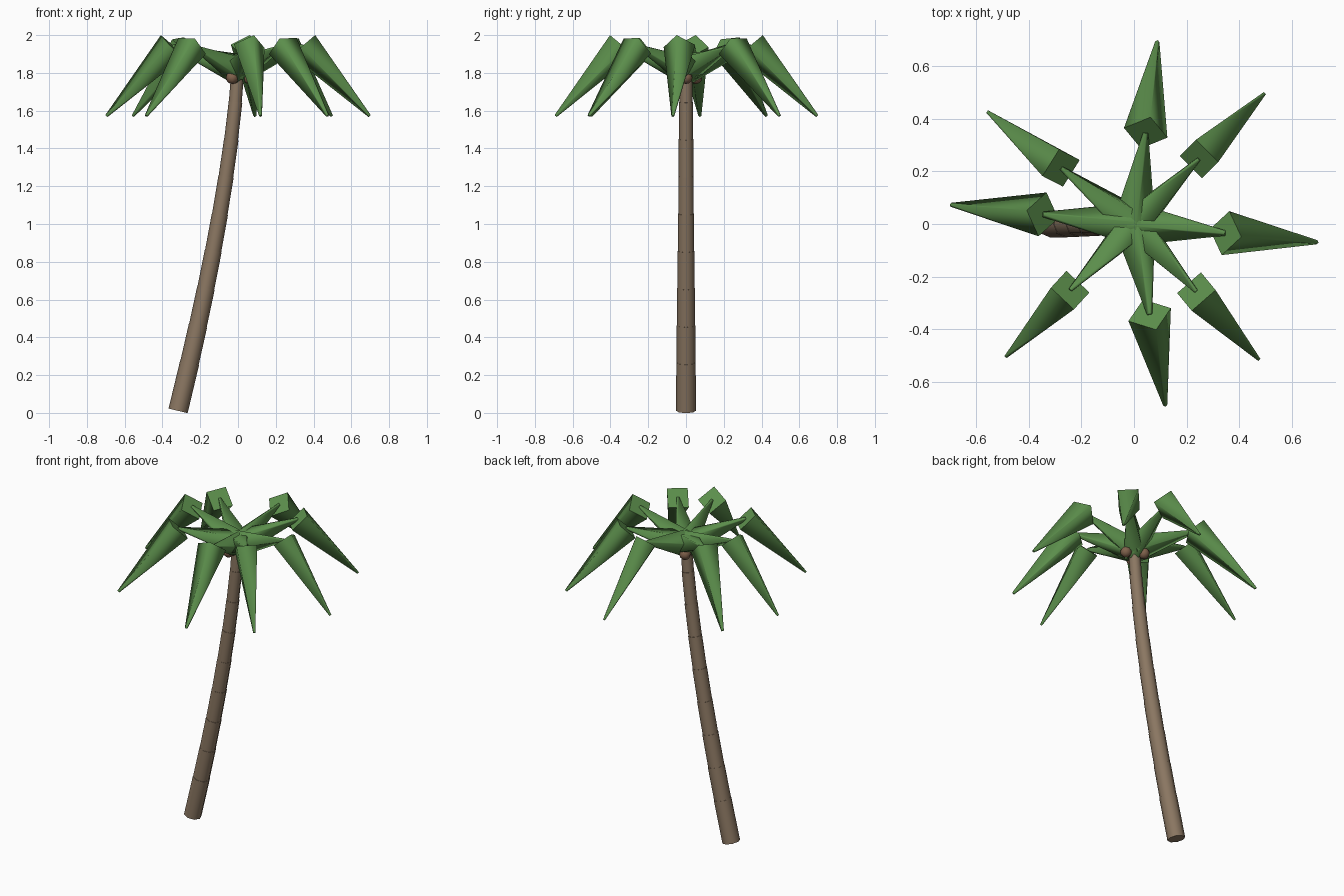
import bpy, bmesh, math
from mathutils import Vector

if "Cube" in bpy.data.objects:
    bpy.data.objects.remove(bpy.data.objects["Cube"])


def srgb(r, g, b):
    f = lambda c: ((c / 255 + 0.055) / 1.055) ** 2.4 if c > 10 else c / 3294
    return (f(r), f(g), f(b), 1.0)


def material(name, rgb):
    m = bpy.data.materials.new(name)
    m.diffuse_color = srgb(*rgb)
    m.use_nodes = True
    m.node_tree.nodes["Principled BSDF"].inputs["Base Color"].default_value = m.diffuse_color
    return m


BARK = material("bark brown", (139, 119, 98))
LEAF = material("leaf green", (92, 143, 76))
NUT = material("coconut brown", (128, 98, 76))


def finish(name, bm, mat):
    me = bpy.data.meshes.new(name)
    bm.to_mesh(me)
    bm.free()
    me.materials.append(mat)
    ob = bpy.data.objects.new(name, me)
    bpy.context.collection.objects.link(ob)
    return ob


def cone_between(name, a, b, r1, r2, sides, mat):
    """Tapered prism from a to b, turned the shortest way from vertical."""
    a, b = Vector(a), Vector(b)
    d = b - a
    turn = Vector((0, 0, 1)).rotation_difference(d.normalized())
    bm = bmesh.new()
    low, high = [], []
    for i in range(sides):
        t = 2 * math.pi * i / sides
        c = Vector((math.cos(t), math.sin(t), 0))
        low.append(bm.verts.new(a + turn @ (c * r1)))
        high.append(bm.verts.new(b + turn @ (c * r2)))
    for i in range(sides):
        j = (i + 1) % sides
        bm.faces.new((low[i], low[j], high[j], high[i])).smooth = True
    # flat end caps
    bm.faces.new(low[::-1])
    bm.faces.new(high)
    for e in bm.edges:
        e.smooth = all(f.smooth for f in e.link_faces)
    return finish(name, bm, mat)


# trunk: overlapping segments along a leaning curve
def trunk_point(i):
    z = 0.04 + 0.197 * i
    return Vector((-0.32 * max(0, 1 - z / 1.85) ** 1.43, 0, z))


for i in range(9):
    a, b = trunk_point(i), trunk_point(i + 1)
    lap = (b - a).normalized() * 0.03
    r = 0.052 - 0.0022 * i
    cone_between(f"trunk_segment_{i + 1}", a - lap, b + lap, r, r * 0.99, 8, BARK)

# fronds: a rising inner blade and a drooping outer blade each
for i, deg in enumerate((-5.7, 45, 82.7, 142.5, 174, 226, 279.8, 312.7)):
    t = math.radians(deg)
    at = lambda r, z: (r * math.cos(t), r * math.sin(t), z)
    cone_between(f"frond_inner_{i + 1}", at(0, 1.82), at(0.35, 1.942), 0.082, 0.01, 4, LEAF)
    cone_between(f"frond_outer_{i + 1}", at(0.35, 1.942), at(0.70, 1.572), 0.085, 0.008, 4, LEAF)

# coconuts under the crown
for i in range(3):
    t = math.radians(120 * i)
    bm = bmesh.new()
    bmesh.ops.create_uvsphere(bm, u_segments=8, v_segments=6, radius=0.034)
    for f in bm.faces:
        f.smooth = True
    nut = finish(f"coconut_{i + 1}", bm, NUT)
    nut.location = (0.06 * math.cos(t), 0.06 * math.sin(t), 1.775)
